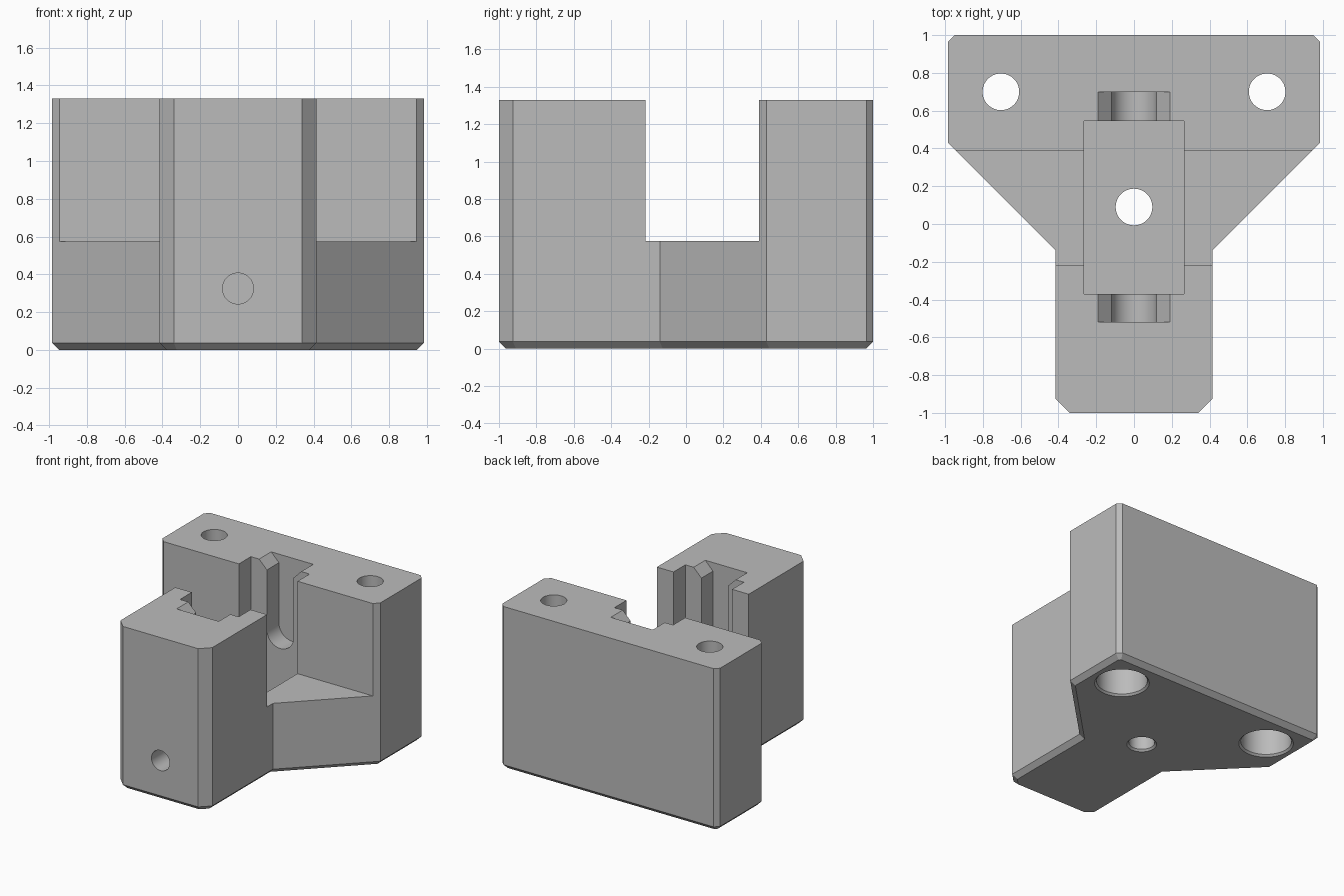
import bpy, bmesh
from math import pi, sin, cos
from mathutils import Matrix, Vector

default = bpy.data.objects.get("Cube")
if default:
    bpy.data.objects.remove(default, do_unlink=True)

HEIGHT = 1.33
SLOT_FLOOR = 0.575
POCKET_FLOOR = 0.19
CHAMFER = 0.037

grey = bpy.data.materials.new("plain grey")
grey.use_nodes = True
colour = (0.5, 0.5, 0.5, 1)
grey.diffuse_color = colour
grey.node_tree.nodes["Principled BSDF"].inputs["Base Color"].default_value = colour


def make_object(name, bm):
    bmesh.ops.recalc_face_normals(bm, faces=bm.faces)
    mesh = bpy.data.meshes.new(name)
    bm.to_mesh(mesh)
    bm.free()
    mesh.materials.append(grey)
    obj = bpy.data.objects.new(name, mesh)
    bpy.context.collection.objects.link(obj)
    return obj


def prism(points, direction):
    """Extrude a closed outline along a direction."""
    bm = bmesh.new()
    face = bm.faces.new([bm.verts.new(p) for p in points])
    grown = bmesh.ops.extrude_face_region(bm, geom=[face])["geom"]
    verts = [v for v in grown if isinstance(v, bmesh.types.BMVert)]
    bmesh.ops.translate(bm, verts=verts, vec=Vector(direction))
    return bm


def box(name, x, y0, y1, z0, z1):
    outline = [(-x, y0, z0), (x, y0, z0), (x, y1, z0), (-x, y1, z0)]
    return make_object(name, prism(outline, (0, 0, z1 - z0)))


def bore(name, profile, matrix, sides=64):
    """Turn a (radius, height) profile into a solid round cutter."""
    bm = bmesh.new()
    rings = []
    for r, z in profile:
        rings.append([bm.verts.new((r * cos(2 * pi * i / sides), r * sin(2 * pi * i / sides), z))
                      for i in range(sides)])
    for a, b in zip(rings, rings[1:]):
        for i in range(sides):
            j = (i + 1) % sides
            bm.faces.new((a[i], a[j], b[j], b[i]))
    bm.faces.new(rings[0])
    bm.faces.new(rings[-1])
    bm.transform(matrix)
    return make_object(name, bm)


# T-shaped body with a chamfered foot
half = [(0.34, -1), (0.415, -0.925), (0.415, -0.14), (0.985, 0.43), (0.985, 0.965), (0.95, 1)]
outline = half + [(-x, y) for x, y in reversed(half)]
bm = prism([(x, y, 0) for x, y in outline], (0, 0, HEIGHT))
bmesh.ops.recalc_face_normals(bm, faces=bm.faces)
foot = [e for e in bm.edges if all(v.co.z < 0.001 for v in e.verts)]
bmesh.ops.bevel(bm, geom=foot, offset=CHAMFER, segments=1, profile=0.5, affect='EDGES')
body = make_object("mount_body", bm)

# Cross slot and central pocket
cutters = [
    box("slot_cutter", 1.5, -0.217, 0.39, SLOT_FLOOR, 2),
    box("pocket_cutter", 0.265, -0.37, 0.545, POCKET_FLOOR, 2),
]

# Round-bottomed channel with a flared mouth
r, mouth, centre = 0.12, 0.19, 0.77
flare = HEIGHT - (mouth - r)
channel = [(mouth, 1.5), (mouth, HEIGHT), (r, flare)]
channel += [(r * cos(pi * i / 32), centre - r * sin(pi * i / 32)) for i in range(33)]
channel += [(-r, flare), (-mouth, HEIGHT), (-mouth, 1.5)]
cutters.append(make_object("channel_cutter", prism([(x, -0.52, z) for x, z in channel], (0, 1.22, 0))))

# Counterbored screw holes, left and right
screw = [(0.22, -0.015), (0.19, 0.015), (0.19, 0.65), (0.097, 0.65), (0.097, 1.5)]
for side, x in (("left", 0.705), ("right", -0.705)):
    cutters.append(bore(side + "_screw_cutter", screw, Matrix.Translation((x, 0.7, 0))))

# Drain hole in the floor and set-screw hole in the front
drain = [(0.127, -0.015), (0.097, 0.015), (0.097, 0.4)]
cutters.append(bore("floor_hole_cutter", drain, Matrix.Translation((0, 0.09, 0))))
turn = Matrix.Translation((0, -1.1, 0.325)) @ Matrix.Rotation(-pi / 2, 4, 'X')
cutters.append(bore("front_hole_cutter", [(0.082, 0), (0.082, 0.85)], turn))

# Apply every cut, then drop the cutters
bpy.ops.object.select_all(action='DESELECT')
bpy.context.view_layer.objects.active = body
body.select_set(True)
for cutter in cutters:
    cutter.hide_render = True
    cut = body.modifiers.new(cutter.name, 'BOOLEAN')
    cut.operation = 'DIFFERENCE'
    cut.solver = 'EXACT'
    cut.object = cutter
    bpy.ops.object.modifier_apply(modifier=cut.name)
    bpy.data.objects.remove(cutter, do_unlink=True)

bpy.ops.object.shade_smooth_by_angle(angle=pi / 9)
